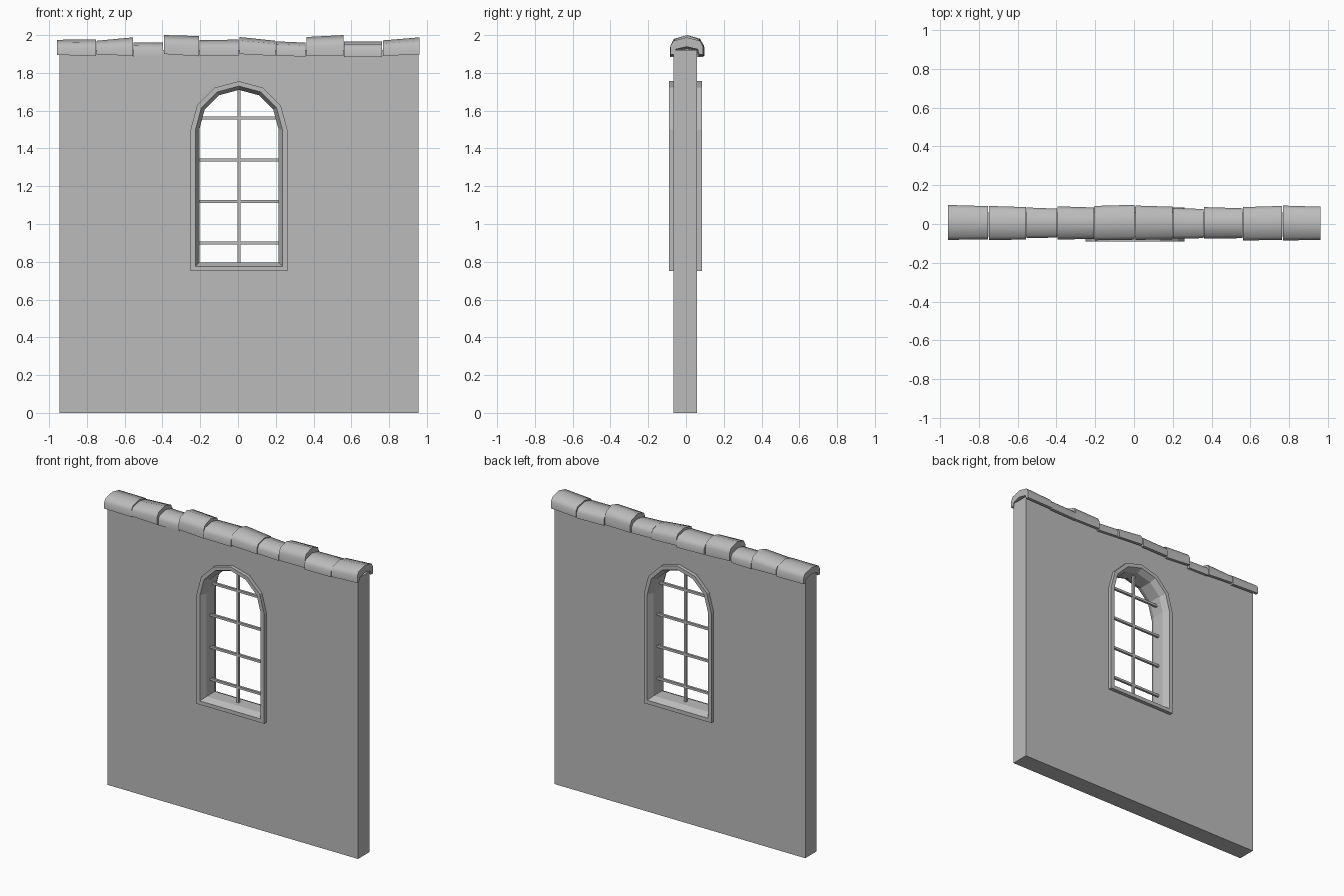
import bpy, bmesh, math

if "Cube" in bpy.data.objects:
    bpy.data.objects.remove(bpy.data.objects["Cube"], do_unlink=True)

stone = bpy.data.materials.new("grey_stone")
stone.use_nodes = True
GREY = (0.5, 0.5, 0.5, 1)
stone.diffuse_color = GREY
stone.node_tree.nodes["Principled BSDF"].inputs["Base Color"].default_value = GREY

CX, CY = 0.005, -0.003       # wall centre line
SPRING = 1.5                 # height where the window arch begins


def finish(name, bm, smooth=None):
    bmesh.ops.recalc_face_normals(bm, faces=bm.faces)
    mesh = bpy.data.meshes.new(name)
    bm.to_mesh(mesh)
    bm.free()
    mesh.materials.append(stone)
    ob = bpy.data.objects.new(name, mesh)
    bpy.context.collection.objects.link(ob)
    if smooth:
        bpy.ops.object.select_all(action="DESELECT")
        ob.select_set(True)
        bpy.context.view_layer.objects.active = ob
        bpy.ops.object.shade_smooth_by_angle(angle=math.radians(smooth))
    return ob


def arch(inset, y):
    """Round-headed window outline, offset inwards."""
    r = 0.256 - inset
    pts = [(CX - r, y, 0.75 + inset), (CX + r, y, 0.75 + inset)]
    for i in range(7):
        a = math.pi * i / 6
        pts.append((CX + r * math.cos(a), y, SPRING + r * math.sin(a)))
    return pts


def loft(bm, loops, closed=False):
    """Skin a row of equal closed loops, capping or joining the ends."""
    rings = [[bm.verts.new(p) for p in loop] for loop in loops]
    n = len(rings[0])
    pairs = list(zip(rings, rings[1:] + rings[:1])) if closed else list(zip(rings, rings[1:]))
    for a, b in pairs:
        for i in range(n):
            j = (i + 1) % n
            bm.faces.new((a[i], a[j], b[j], b[i]))
    if not closed:
        bm.faces.new(rings[0])
        bm.faces.new(rings[-1])


# Wall slab with an arched opening
bm = bmesh.new()
front = CY - 0.062
slab = [(-0.945, front, 0), (0.955, front, 0), (0.955, front, 1.92), (-0.945, front, 1.92)]
edges = []
for outline in (slab, arch(0.03, front)):
    vs = [bm.verts.new(p) for p in outline]
    edges += [bm.edges.new((vs[i - 1], vs[i])) for i in range(len(vs))]
bmesh.ops.triangle_fill(bm, edges=edges, use_beauty=True)
ext = bmesh.ops.extrude_face_region(bm, geom=bm.faces[:], use_keep_orig=True)
bmesh.ops.translate(bm, vec=(0, 0.124, 0),
                    verts=[g for g in ext["geom"] if isinstance(g, bmesh.types.BMVert)])
finish("wall", bm)

# Window surround: flat border, splayed bevel and deep reveal on both faces
bm = bmesh.new()
half = [(0, 0.087), (0.026, 0.087), (0.046, 0.045)]
section = [(i, CY - d) for i, d in half] + [(i, CY + d) for i, d in reversed(half)]
loft(bm, [arch(i, y) for i, y in section], closed=True)
finish("window_frame", bm)


# Window bars
def bar(name, centre, size):
    bm = bmesh.new()
    bmesh.ops.create_cube(bm, size=1)
    bmesh.ops.scale(bm, vec=size, verts=bm.verts)
    bmesh.ops.translate(bm, vec=centre, verts=bm.verts)
    finish(name, bm)


bar("window_bar_upright", (CX, CY, 1.255), (0.016, 0.016, 0.94))
for k in range(4):
    bar(f"window_bar_cross_{k + 1}", (CX, CY, 0.9 + 0.22 * k), (0.425, 0.016, 0.016))


# Coping tiles: hollow caps of uneven size
def cap(x, lo, top, back, front):
    """Cross-section of a cap: rounded low ridge outside, hollow beneath."""
    mid, w = (front + back) / 2, (back - front) / 2
    h = top - lo
    outer = [(-1, 0), (-1, 0.5), (-0.82, 0.8), (0, 1), (0.82, 0.8), (1, 0.5), (1, 0)]
    inner = [(0.76, 0), (0.68, 0.3), (0, 0.45), (-0.68, 0.3), (-0.76, 0)]
    return [(x, mid + u * w, lo + v * h) for u, v in outer + inner]


# start x, base at each end, top at each end, back and front at each end
TILES = [
    (-0.96, 1.895, 1.89, 1.975, 1.978, 0.095, 0.082),
    (-0.75, 1.898, 1.89, 1.97, 1.988, 0.09, 0.083),
    (-0.555, 1.885, 1.885, 1.962, 1.96, 0.082, 0.073),
    (-0.395, 1.9, 1.888, 2.0, 1.995, 0.088, 0.08),
    (-0.205, 1.893, 1.89, 1.974, 1.976, 0.096, 0.084),
    (0.005, 1.9, 1.89, 1.99, 1.97, 0.092, 0.082),
    (0.2, 1.893, 1.885, 1.967, 1.96, 0.08, 0.076),
    (0.36, 1.89, 1.89, 1.99, 2.0, 0.084, 0.076),
    (0.56, 1.885, 1.885, 1.965, 1.965, 0.09, 0.085),
    (0.765, 1.89, 1.898, 1.972, 1.988, 0.092, 0.085),
]
ends = [t[0] for t in TILES[1:]] + [0.963]
for k, ((x0, lo0, lo1, t0, t1, back, fore), x1) in enumerate(zip(TILES, ends)):
    skew = 0.006 if k in (4, 8) else -0.006
    bm = bmesh.new()
    loft(bm, [cap(x0 + 0.002, lo0, t0, back - skew / 2, -fore),
              cap(x1 - 0.002, lo1, t1, back + skew / 2, -fore + 0.003)])
    finish(f"coping_tile_{k + 1}", bm, smooth=50)
